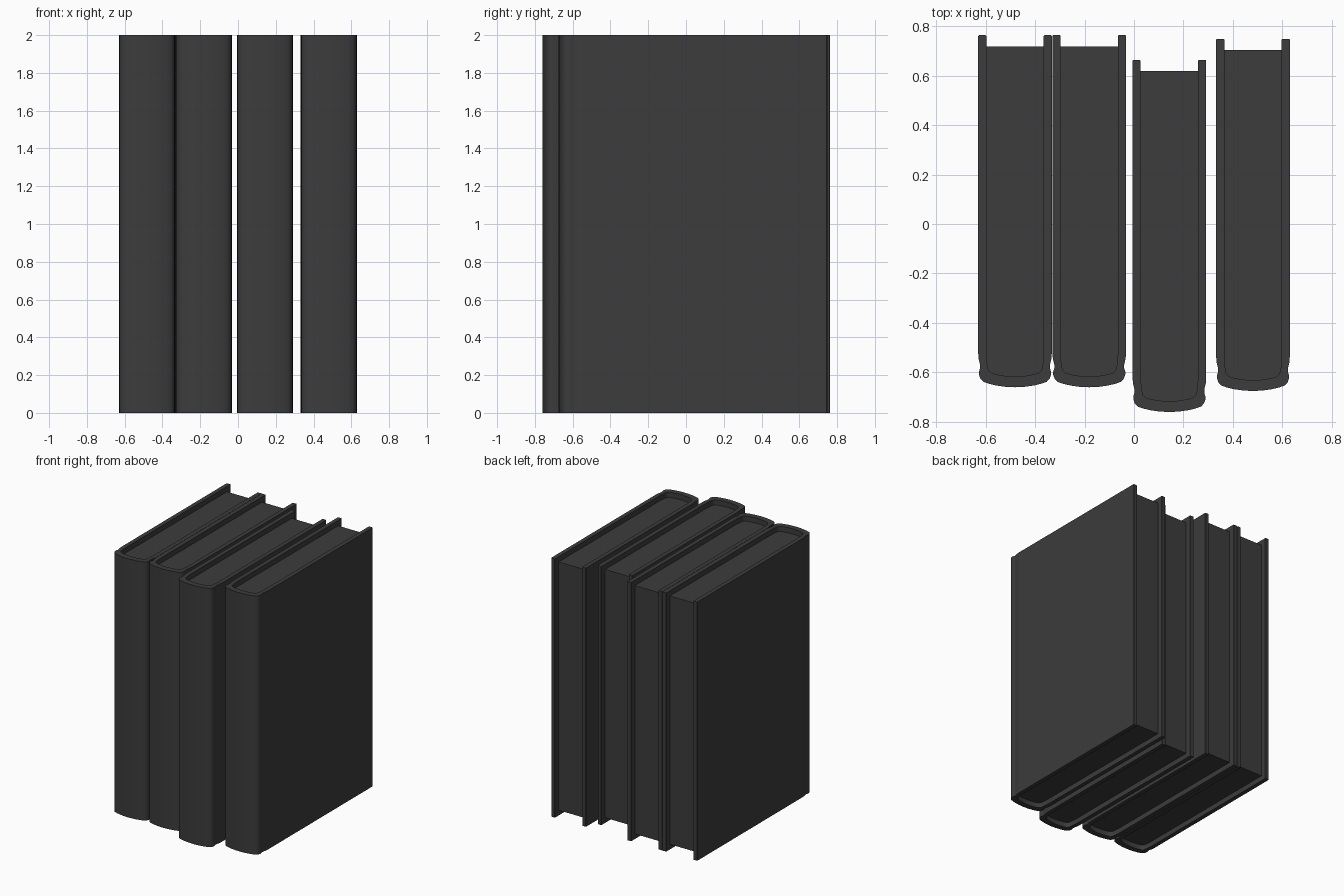
import bpy, bmesh

if "Cube" in bpy.data.objects:
    bpy.data.objects.remove(bpy.data.objects["Cube"])

dark = bpy.data.materials.new("dark_grey")
dark.diffuse_color = (0.045, 0.045, 0.045, 1)
dark.use_nodes = True
dark.node_tree.nodes["Principled BSDF"].inputs["Base Color"].default_value = dark.diffuse_color

# Half profiles seen from above, relative to the book's centre line and spine tip
OUTER = [(0.119, 1.423), (0.146, 1.423), (0.149, 1.42), (0.149, 0.14), (0.147, 0.115),
         (0.141, 0.09), (0.141, 0.078), (0.146, 0.062), (0.146, 0.052), (0.14, 0.035),
         (0.128, 0.022), (0.105, 0.014), (0.075, 0.007), (0.04, 0.002), (0, 0)]
INNER = [(0, 0.043), (0.04, 0.046), (0.075, 0.052), (0.095, 0.058), (0.107, 0.069),
         (0.112, 0.09), (0.116, 0.14), (0.116, 1.42)]


def mirror_x(points):
    return [(-x, y) for x, y in reversed(points)]


def extrude_profile(name, points, z0, z1, x, y):
    """Extrude a closed xy profile from z0 to z1."""
    bm = bmesh.new()
    face = bm.faces.new([bm.verts.new((px + x, py + y, z0)) for px, py in points])
    result = bmesh.ops.extrude_face_region(bm, geom=[face])
    top = [g for g in result["geom"] if isinstance(g, bmesh.types.BMVert)]
    bmesh.ops.translate(bm, verts=top, vec=(0, 0, z1 - z0))
    bmesh.ops.recalc_face_normals(bm, faces=bm.faces)
    mesh = bpy.data.meshes.new(name)
    bm.to_mesh(mesh)
    bm.free()
    mesh.materials.append(dark)
    obj = bpy.data.objects.new(name, mesh)
    bpy.context.collection.objects.link(obj)
    bpy.ops.object.select_all(action='DESELECT')
    obj.select_set(True)
    bpy.context.view_layer.objects.active = obj
    bpy.ops.object.shade_smooth_by_angle(angle=0.6)
    return obj


# Cover: one wrapped sheet, outer loop then back along the inner loop
cover = OUTER + mirror_x(OUTER)[1:] + mirror_x(INNER) + INNER[1:]
# Page block: fills the inside of the cover, short of the fore edge
half_pages = INNER[:-1] + [(0.116, 1.378)]
pages = half_pages + mirror_x(half_pages)[:-1]

# Four books standing in a row: centre x, spine y
for i, (x, y) in enumerate([(-0.481, -0.66), (-0.181, -0.66), (0.143, -0.76), (0.481, -0.675)], 1):
    extrude_profile(f"book_cover_{i}", cover, 0, 2, x, y)
    extrude_profile(f"page_block_{i}", pages, 0.04, 1.96, x, y)
